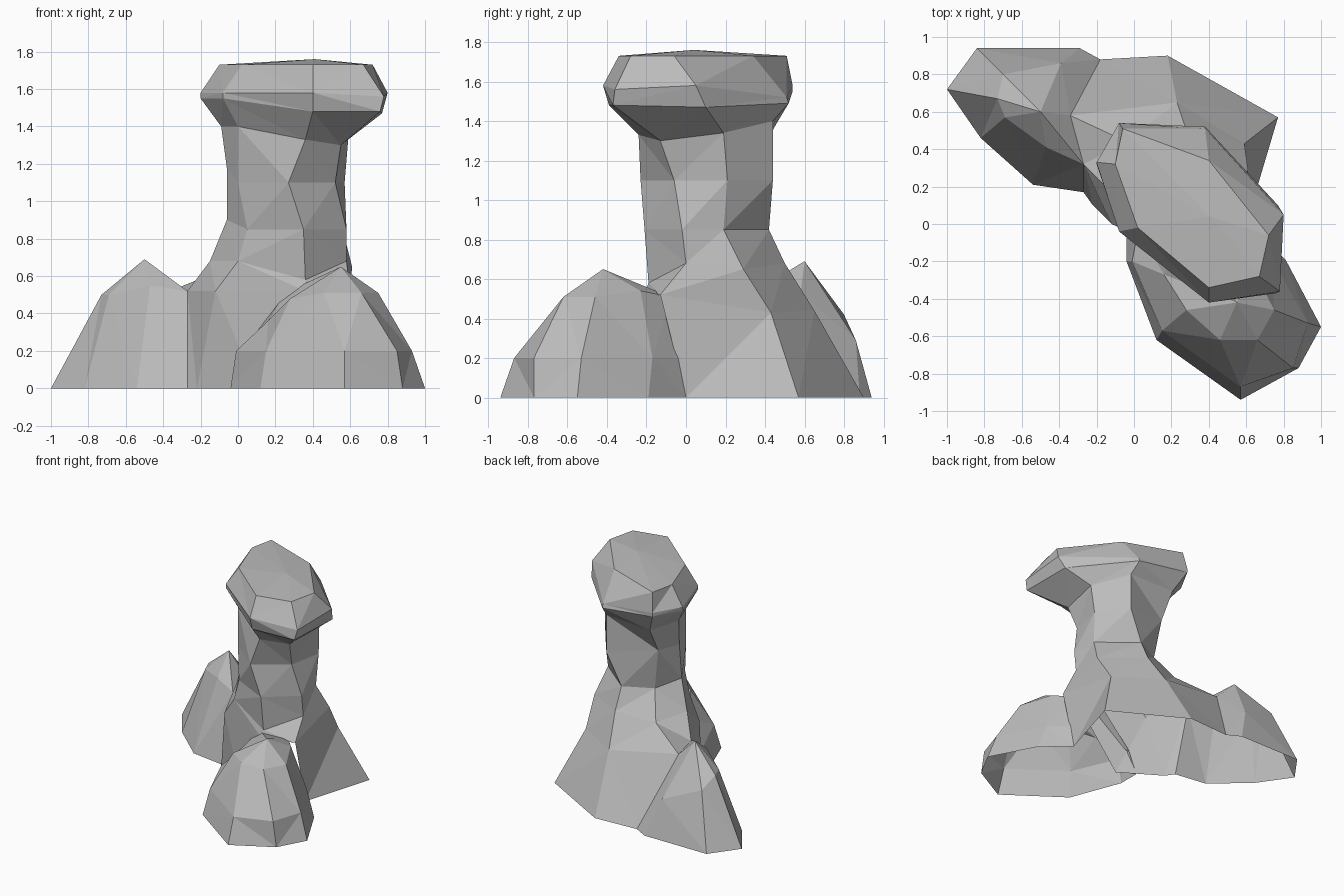
import bpy
import bmesh

default_cube = bpy.data.objects.get("Cube")
if default_cube:
    bpy.data.objects.remove(default_cube, do_unlink=True)

# One plain stone colour for every part
stone = bpy.data.materials.new("grey_stone")
stone.use_nodes = True
stone_colour = (0.5, 0.5, 0.5, 1.0)
stone.diffuse_color = stone_colour
stone.node_tree.nodes["Principled BSDF"].inputs["Base Color"].default_value = stone_colour


def ring(height, *points):
    """Cross-section; a point may carry its own height as a third value."""
    return [(p[0], p[1], p[2] if len(p) > 2 else height) for p in points]


def loft_rock(name, rings, peak=None, openings=()):
    """Open-bottomed faceted shell skinned through counter-clockwise rings.

    Openings are (band, segment) pairs left out where rocks run into each other.
    """
    bm = bmesh.new()
    loops = [[bm.verts.new(co) for co in section] for section in rings]
    count = len(loops[0])
    for band, (lower, upper) in enumerate(zip(loops, loops[1:])):
        for i in range(count):
            if (band, i) not in openings:
                j = (i + 1) % count
                bm.faces.new([lower[i], lower[j], upper[j], upper[i]])
    if peak:
        tip = bm.verts.new(peak)
        for i in range(count):
            bm.faces.new([loops[-1][i], loops[-1][(i + 1) % count], tip])
    bmesh.ops.triangulate(bm, faces=bm.faces[:], quad_method='SHORT_EDGE')
    mesh = bpy.data.meshes.new(name)
    bm.to_mesh(mesh)
    bm.free()
    mesh.materials.append(stone)
    rock = bpy.data.objects.new(name, mesh)
    bpy.context.scene.collection.objects.link(rock)


# Pillar: wide skirt narrowing into a waisted column
# Points run west, south-west, south, south-east, east, north-east, north
neck = ring(1.35, (-.09, .22, 1.4), (0, 0, 1.4), (.36, -.24, 1.33),
            (.55, -.13, 1.3), (.59, .19, 1.34), (.4, .44, 1.4), (0, .46, 1.39))
pillar_sections = [
    ring(0, (-.27, .17), (-.22, .1), (.1, -.1), (.6, 0), (.77, .57), (.18, .9), (-.18, .88)),
    ring(.52, (-.27, .32), (-.12, 0), (.36, -.21), (.6, -.13), (.59, .43, .43),
         (.23, .65, .44), (-.34, .58, .53)),
    ring(.68, (-.15, .2), (0, -.05), (.36, -.19, .58), (.58, 0), (.61, .29, .65),
         (.28, .5), (-.04, .44, .65)),
    ring(.85, (-.06, .14, .9), (.05, -.06), (.35, -.21), (.58, -.02), (.56, .19),
         (.28, .42), (.06, .31)),
    ring(1.1, (-.06, .17, 1.18), (0, 0), (.27, -.23), (.52, -.06), (.57, .21),
         (.4, .44), (.01, .34, 1.18)),
    neck,
]
loft_rock("rock_pillar", pillar_sections, openings=[(0, 2), (0, 6)])

# Cap: overhanging slab with a bevelled, almost flat top
cap_sections = [
    neck,
    ring(1.55, (-.2, .32), (-.08, -.04), (.4, -.39, 1.48), (.76, -.37, 1.48),
         (.77, .1, 1.47), (.38, .52, 1.49), (-.08, .54)),
    ring(1.58, (-.2, .33), (-.08, -.04), (.4, -.42), (.78, -.36, 1.56),
         (.8, .05), (.38, .51, 1.52), (-.08, .54)),
    ring(1.73, (-.1, .32), (.02, -.02), (.4, -.34), (.67, -.28), (.72, -.06),
         (.4, .34), (-.06, .51)),
]
loft_rock("rock_cap", cap_sections, peak=(.41, .04, 1.76))

# Rear mound: steep toward the front, a saddle running into the pillar skirt
rear_sections = [
    ring(0, (-1, .72), (-.82, .46), (-.54, .21), (-.27, .17),
         (-.18, .88), (-.29, .94), (-.84, .94)),
    ring(.5, (-.73, .67), (-.69, .57), (-.47, .41, .55), (-.27, .32, .52),
         (-.34, .58, .53), (-.39, .86, .29), (-.7, .8, .42)),
]
loft_rock("rear_mound", rear_sections, peak=(-.5, .6, .69), openings=[(0, 3)])

# Front mound: near-vertical foot under a rounded peak
front_sections = [
    ring(0, (-.04, -.2), (.12, -.62), (.57, -.94), (.88, -.77), (1, -.55),
         (.81, -.19), (.6, 0), (-.04, -.02)),
    ring(.2, (-.01, -.2), (.15, -.57), (.57, -.87), (.85, -.77), (.93, -.53),
         (.73, -.17), (.58, -.02), (.02, -.04)),
    ring(.51, (.16, -.27, .36), (.28, -.46, .48), (.46, -.62), (.66, -.62),
         (.75, -.46), (.63, -.23, .54), (.5, -.08), (.25, -.08)),
]
loft_rock("front_mound", front_sections, peak=(.55, -.42, .65),
          openings=[(0, 6), (1, 6)])
